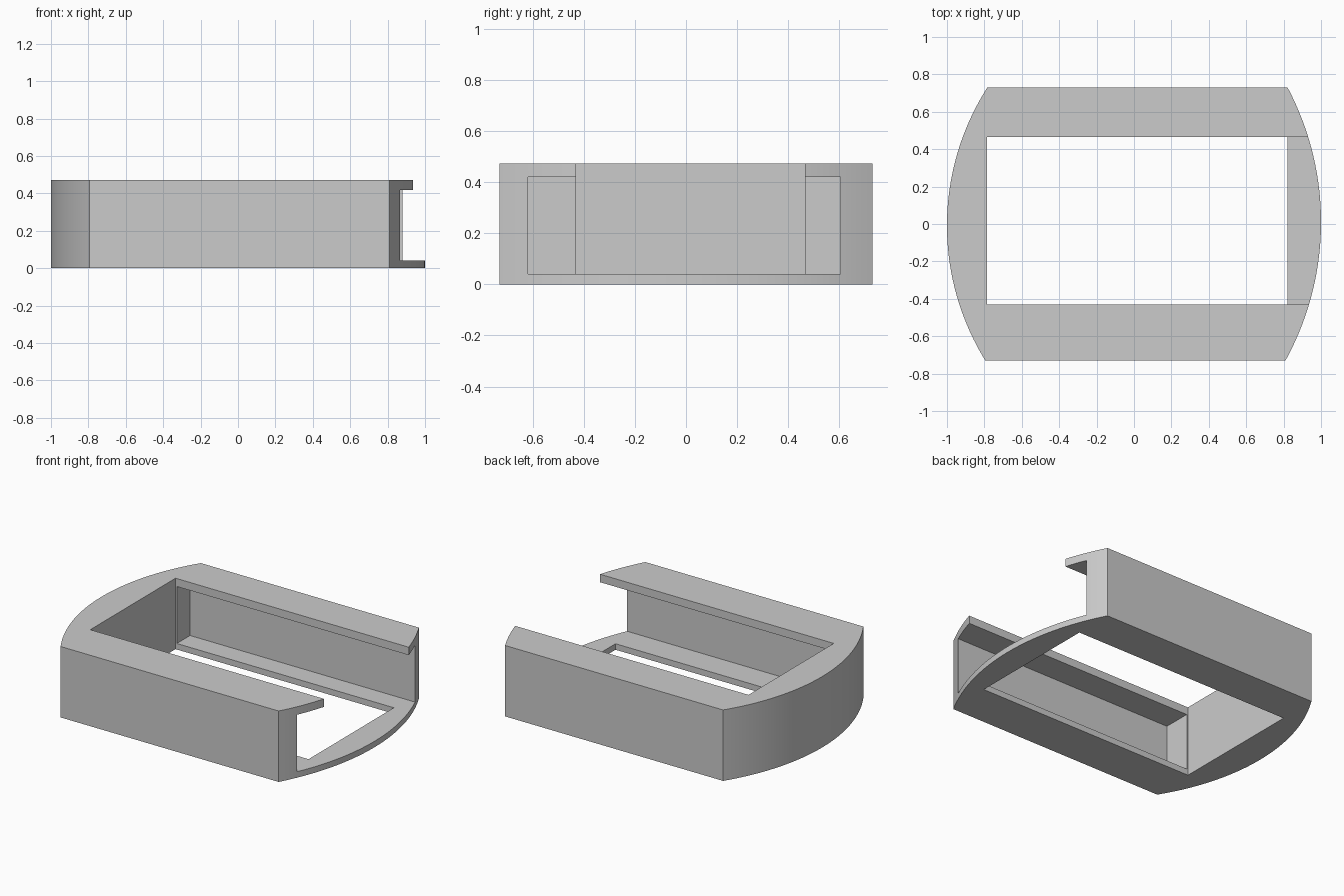
import bpy
import bmesh
import math
from mathutils import Vector

default = bpy.data.objects.get("Cube")
if default:
    bpy.data.objects.remove(default, do_unlink=True)

HEIGHT = 0.472
HALF_DEPTH = 0.73
FLOOR_TOP = 0.04
LIP_BOTTOM = 0.419
ARC_STEPS = 48

grey = bpy.data.materials.new("plain grey")
grey.use_nodes = True
grey.diffuse_color = (0.6, 0.6, 0.6, 1)
grey.node_tree.nodes["Principled BSDF"].inputs["Base Color"].default_value = (0.6, 0.6, 0.6, 1)


def prism(name, points, direction):
    """Extrude a closed 3D outline along a direction."""
    bm = bmesh.new()
    face = bm.faces.new([bm.verts.new(p) for p in points])
    result = bmesh.ops.extrude_face_region(bm, geom=[face])
    verts = [g for g in result["geom"] if isinstance(g, bmesh.types.BMVert)]
    bmesh.ops.translate(bm, verts=verts, vec=Vector(direction))
    bmesh.ops.recalc_face_normals(bm, faces=bm.faces)
    mesh = bpy.data.meshes.new(name)
    bm.to_mesh(mesh)
    bm.free()
    mesh.materials.append(grey)
    obj = bpy.data.objects.new(name, mesh)
    bpy.context.collection.objects.link(obj)
    return obj


def bowed_end(start, apex_x, end):
    """Circular arc from start to end, bulging through (apex_x, 0)."""
    a, b, c = Vector(start), Vector((apex_x, 0)), Vector(end)
    d = 2 * (a.x * (b.y - c.y) + b.x * (c.y - a.y) + c.x * (a.y - b.y))
    aa, bb, cc = a.length_squared, b.length_squared, c.length_squared
    centre = Vector(((aa * (b.y - c.y) + bb * (c.y - a.y) + cc * (a.y - b.y)) / d,
                     (aa * (c.x - b.x) + bb * (a.x - c.x) + cc * (b.x - a.x)) / d))
    radius = (b - centre).length
    side = math.copysign(1, apex_x)
    first = math.asin((a.y - centre.y) / radius)
    last = math.asin((c.y - centre.y) / radius)
    angles = [first + (last - first) * i / ARC_STEPS for i in range(ARC_STEPS + 1)]
    return [(centre.x + side * radius * math.cos(t),
             centre.y + radius * math.sin(t), 0) for t in angles]


# Solid body with straight long sides and bowed ends
outline = bowed_end((0.81, -HALF_DEPTH), 1, (0.821, HALF_DEPTH))
outline += bowed_end((-0.784, HALF_DEPTH), -1, (-0.795, -HALF_DEPTH))
body = prism("frame_body", outline, (0, 0, HEIGHT))

# Window through the middle, stepping out over the floor at the open end
window_profile = [(-0.786, -1), (0.821, -1), (0.821, FLOOR_TOP),
                  (2, FLOOR_TOP), (2, 1), (-0.786, 1)]
window = prism("window_cutter", [(x, -0.431, z) for x, z in window_profile], (0, 0.897, 0))

# Wider slide-in slot beneath the top lips
slot_profile = [(-0.777, -0.617), (2, -0.617), (2, 0.605), (-0.777, 0.605)]
slot = prism("slot_cutter", [(x, y, FLOOR_TOP) for x, y in slot_profile],
             (0, 0, LIP_BOTTOM - FLOOR_TOP))

bpy.context.view_layer.objects.active = body
for cutter in (window, slot):
    cutter.hide_render = True
    cut = body.modifiers.new("cut", "BOOLEAN")
    cut.operation = "DIFFERENCE"
    cut.solver = "EXACT"
    cut.object = cutter
    bpy.ops.object.modifier_apply(modifier=cut.name)
for cutter in (window, slot):
    bpy.data.objects.remove(cutter, do_unlink=True)

# Smooth bowed ends, crisp corners
bpy.ops.object.select_all(action="DESELECT")
body.select_set(True)
bpy.ops.object.shade_smooth_by_angle(angle=math.radians(20))
